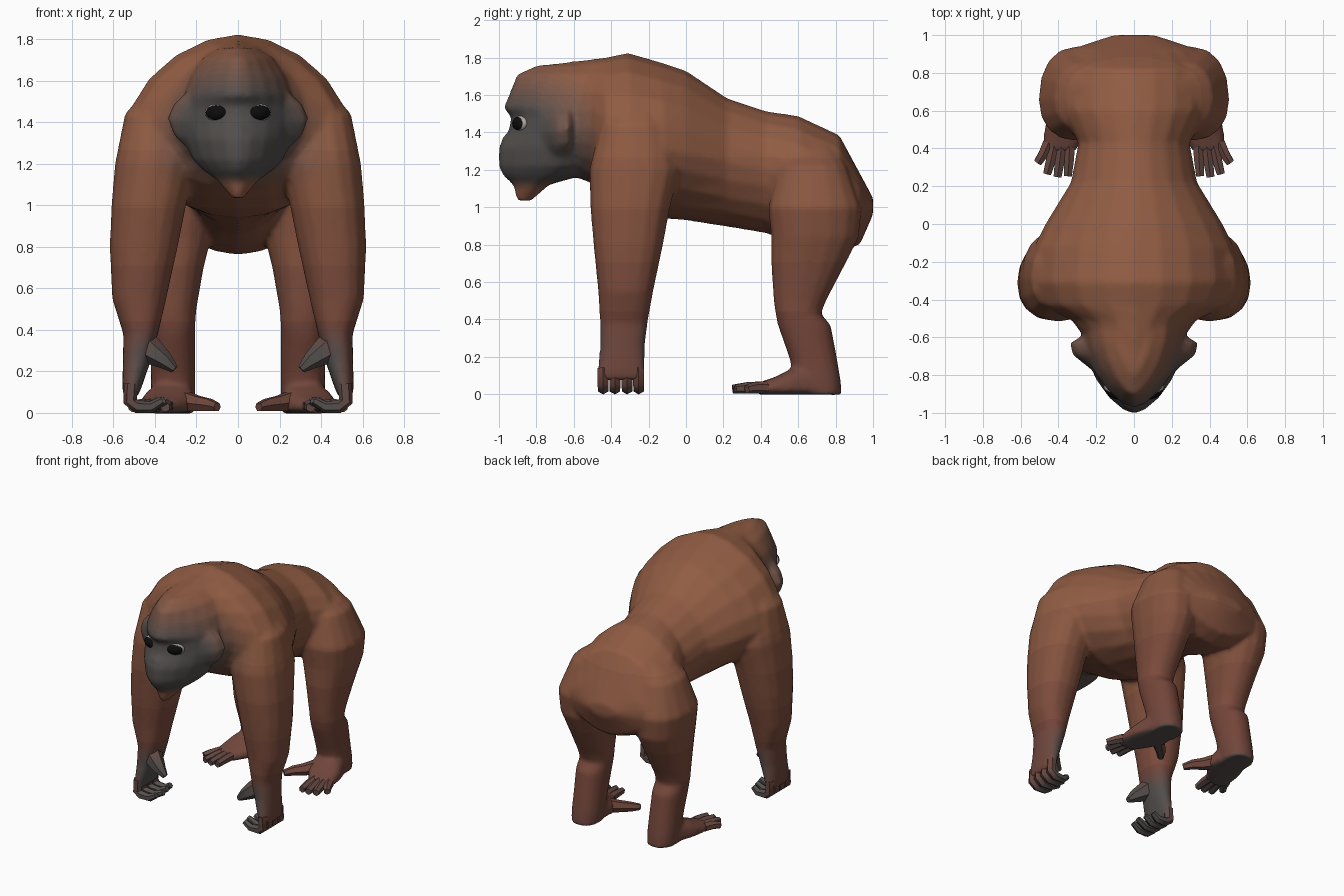
import bpy, bmesh, math
from mathutils import Vector, Matrix

# Palette: bright fur on the back, redder fur low down, both fading to grey skin
HIGH, LOW, SKIN = Vector((0.28, 0.107, 0.056)), Vector((0.175, 0.06, 0.041)), Vector((0.085, 0.077, 0.073))
TONES, SHADES = 5, 10


def material(name, rgb):
    m = bpy.data.materials.new(name)
    m.diffuse_color = (*rgb, 1)
    return m


mats = [material("coat_%d_%d" % (t, s), LOW.lerp(HIGH, t / (TONES - 1)).lerp(SKIN, s / (SHADES - 1)))
        for t in range(TONES) for s in range(SHADES)]
black = material("eye_black", (0.004, 0.004, 0.004))
white = material("eye_rim", (0.4, 0.37, 0.35))


def clamp(v):
    return min(max(v, 0), 1)


def greyness(p):
    g = 0
    if p.y < -0.2 and p.z > 0.9:                       # face
        d = Vector((p.x, p.y + 0.82, (p.z - 1.33) * 1.25)).length
        g = clamp((0.56 - d) / 0.27)
        if p.y < -0.7:                                 # beard
            g *= clamp((p.z - 1.09) / 0.06)
    elif p.y < 0 and p.z < 0.45:                       # palms and fingers
        g = clamp((0.43 - p.z) / 0.15) * clamp((0.57 - abs(p.x)) / 0.1)
    elif p.y > 0.1 and p.z < 0.15:                     # toes and soles
        g = max(clamp((0.5 - p.y) / 0.35), 0.9 if p.z < 0.012 else 0.1)
    return g


def paint(me):
    for m in mats:
        me.materials.append(m)
    for f in me.polygons:
        tone = round(clamp((f.center.z - 0.3) / 1.1) * (TONES - 1))
        f.material_index = tone * SHADES + round(greyness(f.center) * (SHADES - 1))


def to_object(name, bm, mat=None, mirror=False):
    bmesh.ops.recalc_face_normals(bm, faces=bm.faces)
    me = bpy.data.meshes.new(name)
    bm.to_mesh(me)
    bm.free()
    ob = bpy.data.objects.new(name, me)
    bpy.context.collection.objects.link(ob)
    if mat:
        me.materials.append(mat)
    else:
        paint(me)
    if mirror:
        ob.modifiers.new("mirror", 'MIRROR')
    return ob


def smooth(ob, angle):
    bpy.ops.object.select_all(action='DESELECT')
    ob.select_set(True)
    bpy.context.view_layer.objects.active = ob
    bpy.ops.object.shade_smooth_by_angle(angle=math.radians(angle))


def skin_rings(bm, rings):
    vs = [[bm.verts.new(p) for p in r] for r in rings]
    n = len(vs[0])
    for a, b in zip(vs, vs[1:]):
        for i in range(n):
            bm.faces.new((a[i], a[(i + 1) % n], b[(i + 1) % n], b[i]))
    bm.faces.new(vs[0])
    bm.faces.new(vs[-1])


def loft(bm, axis, rows, power=2.0, seg=16, sides=(1,)):
    """Rows: position, x0, x1, low, high, widest point."""
    for sx in sides:
        rings = []
        for t, x0, x1, lo, hi, mid in rows:
            ring = []
            for k in range(seg):
                a = 2 * math.pi * k / seg
                c, s = math.cos(a), math.sin(a)
                c = math.copysign(abs(c) ** (2 / power), c)
                s = math.copysign(abs(s) ** (2 / power), s)
                x = sx * ((x0 + x1) / 2 + c * (x1 - x0) / 2)
                b = mid + s * ((hi - mid) if s > 0 else (mid - lo))
                ring.append((x, t, b) if axis == 'y' else (x, b, t))
            rings.append(ring)
        skin_rings(bm, rings)


def tube(bm, pts, radii, side, seg=6):
    """Finger or toe: rings along a path."""
    pts = [Vector(p) for p in pts]
    rings = []
    for i, p in enumerate(pts):
        d = pts[min(i + 1, len(pts) - 1)] - pts[max(i - 1, 0)]
        v = d.cross(Vector(side)).normalized()
        u = v.cross(d).normalized()
        rings.append([p + radii[i] * (u * math.cos(a) + v * math.sin(a))
                      for a in [2 * math.pi * (k + 0.5) / seg for k in range(seg)]])
    skin_rings(bm, rings)


def sym(rows):
    return [(t, -w, w, lo, hi, mid) for t, w, lo, hi, mid in rows]


def ball(bm, loc, scale, turn=0):
    bmesh.ops.create_uvsphere(bm, u_segments=16, v_segments=8, radius=1,
                              matrix=Matrix.Translation(loc) @ Matrix.Rotation(turn, 4, 'Z')
                              @ Matrix.Diagonal((*scale, 1)))


BOTH = (1, -1)
bm = bmesh.new()

# Torso, lofted from neck to rump
loft(bm, 'y', sym([
    (-0.80, 0.15, 1.30, 1.755, 1.45), (-0.62, 0.25, 1.17, 1.778, 1.42),
    (-0.51, 0.33, 1.13, 1.79, 1.42), (-0.43, 0.49, 1.08, 1.80, 1.36),
    (-0.31, 0.545, 1.02, 1.825, 1.34), (-0.12, 0.53, 0.94, 1.77, 1.31),
    (0.00, 0.47, 0.93, 1.73, 1.29), (0.22, 0.335, 0.895, 1.583, 1.24),
    (0.43, 0.295, 0.86, 1.513, 1.20), (0.60, 0.39, 0.80, 1.488, 1.14),
    (0.82, 0.40, 0.76, 1.385, 1.06), (0.93, 0.32, 0.80, 1.18, 1.01),
    (1.00, 0.11, 0.96, 1.05, 1.01)]), power=1.8, seg=20)

# Head with muzzle and pointed beard, lofted upwards
loft(bm, 'z', sym([
    (1.035, 0.03, -0.905, -0.825, -0.86), (1.12, 0.10, -0.925, -0.73, -0.80),
    (1.17, 0.17, -0.98, -0.55, -0.72), (1.22, 0.22, -1.003, -0.45, -0.68),
    (1.32, 0.26, -1.003, -0.45, -0.64), (1.41, 0.275, -0.95, -0.45, -0.62),
    (1.48, 0.27, -0.935, -0.45, -0.62), (1.53, 0.26, -0.977, -0.45, -0.60),
    (1.62, 0.23, -0.94, -0.42, -0.58), (1.71, 0.17, -0.905, -0.40, -0.56),
    (1.76, 0.09, -0.79, -0.40, -0.55)]), power=1.6, seg=20)
ball(bm, (0, -0.957, 1.355), (0.045, 0.03, 0.03))

# Broad cheek flanges behind the face
loft(bm, 'y', sym([
    (-0.77, 0.23, 1.19, 1.60, 1.40), (-0.69, 0.33, 1.18, 1.63, 1.41),
    (-0.63, 0.34, 1.20, 1.62, 1.42), (-0.57, 0.24, 1.22, 1.60, 1.42)]), power=1.8)

# Front limbs down to the palm
loft(bm, 'z', [
    (1.58, 0.24, 0.42, -0.36, -0.18, -0.28), (1.44, 0.20, 0.545, -0.46, -0.08, -0.29),
    (1.20, 0.20, 0.593, -0.517, -0.03, -0.29), (1.00, 0.25, 0.61, -0.512, -0.085, -0.30),
    (0.80, 0.29, 0.618, -0.495, -0.122, -0.31), (0.55, 0.345, 0.607, -0.47, -0.175, -0.32),
    (0.38, 0.385, 0.553, -0.46, -0.205, -0.33), (0.25, 0.42, 0.555, -0.46, -0.22, -0.34),
    (0.12, 0.465, 0.558, -0.475, -0.22, -0.35), (0.075, 0.485, 0.55, -0.475, -0.22, -0.35)],
    power=2.3, sides=BOTH)

# Hind limbs from hip to heel
loft(bm, 'z', [
    (1.33, 0.12, 0.27, 0.57, 0.78, 0.66), (1.22, 0.10, 0.42, 0.49, 0.86, 0.66),
    (1.00, 0.11, 0.505, 0.44, 0.94, 0.66), (0.84, 0.13, 0.49, 0.455, 0.925, 0.66),
    (0.70, 0.165, 0.46, 0.455, 0.855, 0.64), (0.50, 0.20, 0.43, 0.468, 0.75, 0.61),
    (0.43, 0.205, 0.425, 0.478, 0.722, 0.60), (0.37, 0.205, 0.425, 0.49, 0.775, 0.63),
    (0.20, 0.205, 0.42, 0.55, 0.807, 0.67), (0.08, 0.205, 0.42, 0.58, 0.827, 0.70),
    (-0.003, 0.21, 0.415, 0.60, 0.835, 0.71)], power=2.2, sides=BOTH)

# Feet: flat-soled wedges
loft(bm, 'y', [
    (0.78, 0.23, 0.40, -0.003, 0.15, 0.03), (0.66, 0.21, 0.43, -0.003, 0.17, 0.03),
    (0.56, 0.20, 0.465, -0.003, 0.135, 0.03), (0.47, 0.25, 0.48, -0.003, 0.09, 0.03),
    (0.38, 0.315, 0.475, -0.003, 0.06, 0.03)], power=2.5, sides=BOTH)

# Fuse the parts above into one continuous skin
raw = to_object("body_parts", bm, mats[0])
raw.modifiers.new("fuse", 'REMESH').voxel_size = 0.014
blend = raw.modifiers.new("blend", 'SMOOTH')
blend.factor, blend.iterations = 0.5, 8
fused = bpy.data.meshes.new_from_object(raw.evaluated_get(bpy.context.evaluated_depsgraph_get()))
bpy.data.objects.remove(raw)
fused.materials.clear()
body = bpy.data.objects.new("body", fused)
bpy.context.collection.objects.link(body)
paint(fused)
smooth(body, 60)

# Curled fingers and stubby thumb
bm = bmesh.new()
for k, y in enumerate((-0.443, -0.38, -0.315, -0.253)):
    tip = 0.35 + 0.015 * abs(k - 1)
    tube(bm, [(0.515, y, 0.14), (0.52, y, 0.055), (0.485, y, 0.03), (0.42, y, 0.028), (tip, y, 0.06)],
         [0.034, 0.034, 0.032, 0.028, 0.02], (0, 1, 0))
tube(bm, [(0.46, -0.37, 0.33), (0.40, -0.40, 0.285), (0.35, -0.42, 0.25), (0.305, -0.425, 0.21)],
     [0.075, 0.06, 0.042, 0.02], (0, 1, 0))
smooth(to_object("fingers", bm, mirror=True), 50)

# Four fanned toes and an inward big toe
bm = bmesh.new()
for x, tx, ty in ((0.34, 0.35, 0.255), (0.382, 0.405, 0.25), (0.42, 0.46, 0.265), (0.452, 0.51, 0.325)):
    tube(bm, [(x, 0.43, 0.035), ((x + tx) / 2, (0.41 + ty) / 2, 0.035), (tx, ty, 0.027)],
         [0.034, 0.03, 0.024], (1, 0, 0))
tube(bm, [(0.27, 0.57, 0.06), (0.20, 0.50, 0.045), (0.14, 0.45, 0.038), (0.10, 0.40, 0.028)],
     [0.055, 0.042, 0.034, 0.022], (0, 0, 1))
smooth(to_object("toes", bm, mirror=True), 50)

# Eyes with a thin pale rim
for name, loc, scale, mat in (("eye", (0.105, -0.892, 1.447), (0.056, 0.03, 0.037), black),
                              ("eye_rim", (0.105, -0.884, 1.447), (0.061, 0.028, 0.042), white)):
    bm = bmesh.new()
    ball(bm, loc, scale, 0.5)
    smooth(to_object(name, bm, mat, True), 60)
